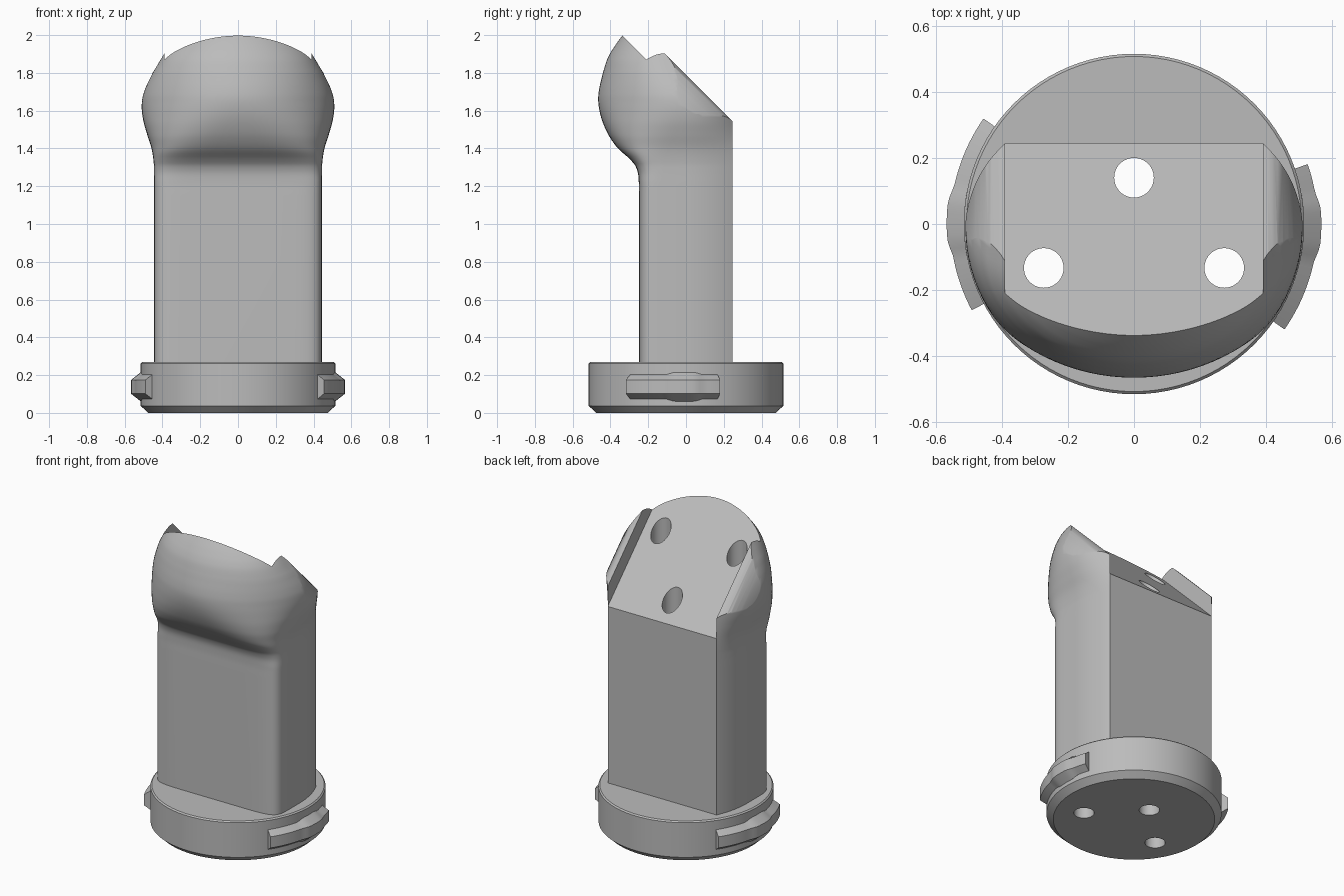
import bpy
import bmesh
from math import acos, copysign, cos, pi, radians, sin

default_cube = bpy.data.objects.get("Cube")
if default_cube:
    bpy.data.objects.remove(default_cube, do_unlink=True)

grey = bpy.data.materials.new("plain_grey")
grey.use_nodes = True
colour = (0.5, 0.5, 0.5, 1)
grey.diffuse_color = colour
grey.node_tree.nodes["Principled BSDF"].inputs["Base Color"].default_value = colour

BACK_Y = 0.245      # flat back of the column
FLAT_X = 0.39       # half width of the flat back and sloped seat
SLOPE_Z = 1.66      # height of the 45 degree seat at y = 0


def loft(name, rings):
    """Skin a list of closed rings and cap both ends."""
    bm = bmesh.new()
    rows = [[bm.verts.new(p) for p in ring] for ring in rings]
    for low, high in zip(rows, rows[1:]):
        for i in range(len(low)):
            j = (i + 1) % len(low)
            bm.faces.new((low[i], low[j], high[j], high[i]))
    bm.faces.new(rows[0])
    bm.faces.new(rows[-1])
    bmesh.ops.recalc_face_normals(bm, faces=bm.faces)
    mesh = bpy.data.meshes.new(name)
    bm.to_mesh(mesh)
    bm.free()
    mesh.materials.append(grey)
    obj = bpy.data.objects.new(name, mesh)
    bpy.context.collection.objects.link(obj)
    return obj


def activate(obj):
    bpy.ops.object.select_all(action="DESELECT")
    obj.select_set(True)
    bpy.context.view_layer.objects.active = obj


def subtract(obj, cutter):
    activate(obj)
    mod = obj.modifiers.new("cut", "BOOLEAN")
    mod.operation = "DIFFERENCE"
    mod.solver = "EXACT"
    mod.object = cutter
    bpy.ops.object.modifier_apply(modifier=mod.name)


def smooth(obj, degrees):
    activate(obj)
    bpy.ops.object.shade_smooth_by_angle(angle=radians(degrees))


def circle(radius, z, x=0, y=0, count=96):
    angles = [2 * pi * i / count for i in range(count)]
    return [(x + radius * cos(a), y + radius * sin(a), z) for a in angles]


def spline(a, b, c, d, t):
    """Catmull-Rom value between b and c."""
    return b + t / 2 * (c - a + t * (2 * a - 5 * b + 4 * c - d
                                     + t * (3 * (b - c) + d - a)))


def section(z, half_width, front, centre, power):
    """Rounded front, bulging sides and a flat back."""
    steps = 48
    ring = []
    for i in range(steps + 1):
        c, s = cos(pi * i / steps), max(sin(pi * i / steps), 0)
        x = half_width * copysign(abs(c) ** (2 / power), c)
        ring.append((x, centre + (front - centre) * s ** (2 / power), z))
    end = acos(min(FLAT_X / half_width, 0.97))
    depth = (BACK_Y - centre) / sin(end)
    side = []
    for i in range(1, 13):
        a = end * i / 12
        side.append((half_width * cos(a), centre + depth * sin(a), z))
    ring += [(-x, y, h) for x, y, h in side]
    ring += reversed(side)
    return ring


# Column swelling into a rounded head: height, half width, front, centre, power
keys = [
    (0.25, 0.445, -0.25, 0, 8),
    (1.15, 0.445, -0.25, 0, 8),
    (1.22, 0.445, -0.25, 0, 8),
    (1.28, 0.445, -0.257, 0, 7),
    (1.33, 0.447, -0.285, 0, 6),
    (1.4, 0.458, -0.36, 0, 4),
    (1.47, 0.48, -0.41, 0, 3),
    (1.55, 0.502, -0.445, 0, 2.4),
    (1.63, 0.51, -0.463, -0.01, 2.1),
    (1.7, 0.497, -0.462, -0.04, 2),
    (1.8, 0.452, -0.44, -0.09, 2),
    (1.87, 0.41, -0.418, -0.118, 2),
    (1.93, 0.37, -0.385, -0.11, 2),
    (2, 0.3, -0.335, -0.1, 2),
    (2.06, 0.2, -0.28, -0.1, 2),
]
rings = [section(*keys[0])]
for k in range(1, len(keys) - 1):
    quad = [keys[k - 1], keys[k], keys[k + 1], keys[min(k + 2, len(keys) - 1)]]
    for step in range(5):
        t = step / 5
        row = [spline(*values, t) for values in zip(*quad)]
        row[0] = quad[1][0] + t * (quad[2][0] - quad[1][0])
        rings.append(section(*row))
rings.append(section(*keys[-1]))
column = loft("column_and_head", rings)

# Sloped seat cut, leaving a raised rounded ear on each side
ear = [(FLAT_X, 0), (FLAT_X, 0.13), (0.405, 0.128), (0.42, 0.12), (0.435, 0.108),
       (0.45, 0.09), (0.465, 0.068), (0.48, 0.04), (0.51, -0.04), (0.8, -0.9)]
profile = ear + [(0.8, 2), (-0.8, 2)] + [(-x, h) for x, h in reversed(ear)]
seat_cutter = loft("seat_cutter", [[(x, y, SLOPE_Z - y + h) for x, h in profile]
                                   for y in (-1.2, 1.2)])
subtract(column, seat_cutter)

# Chamfered round base
base = loft("base", [circle(r, z) for r, z in
                     ((0.475, 0), (0.515, 0.037), (0.515, 0.262), (0.507, 0.27))])

# Three holes through everything
cutters = [seat_cutter]
for x, y in ((0, 0.14), (-0.273, -0.133), (0.273, -0.133)):
    drill = loft("hole_cutter", [circle(0.06, z, x, y, 40) for z in (-0.5, 2.5)])
    cutters.append(drill)
    for part in (column, base):
        subtract(part, drill)
for cutter in cutters:
    bpy.data.objects.remove(cutter, do_unlink=True)


# Locking tabs with a raised middle
def tab(name, first, last, middle):
    rings = []
    for i in range(29):
        angle = first + (last - first) * i / 28
        rise = min(max((11 - abs(angle - middle)) / 5, 0), 1)
        outer = 0.556 + 0.011 * rise
        tall, short = 0.064 + 0.013 * rise, 0.036
        a = radians(angle)
        rings.append([(r * cos(a), r * sin(a), 0.138 + h) for r, h in
                      ((0.5, -tall), (0.515, -tall), (outer, -short),
                       (outer, short), (0.515, tall), (0.5, tall))])
    return loft(name, rings)


left_tab = tab("left_tab", -35, 19, -1)
right_tab = tab("right_tab", 145, 208, 179)

smooth(column, 35)
smooth(base, 30)
for part in (left_tab, right_tab):
    smooth(part, 15)
